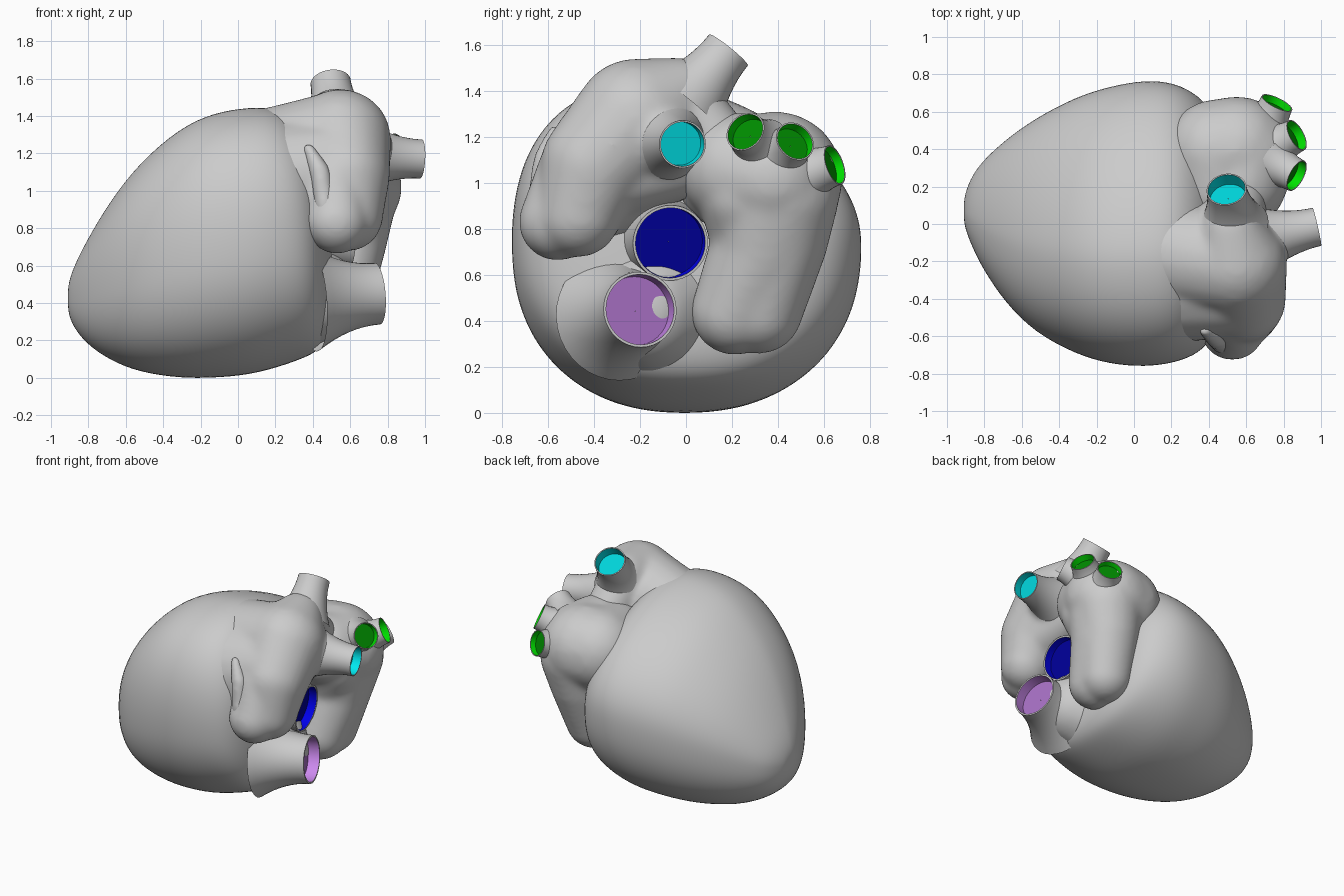
import bpy, bmesh, math
from mathutils import Vector, Matrix

if "Cube" in bpy.data.objects:
    bpy.data.objects.remove(bpy.data.objects["Cube"])


def finish(name, bm, color=None):
    bmesh.ops.recalc_face_normals(bm, faces=bm.faces)
    me = bpy.data.meshes.new(name)
    bm.to_mesh(me)
    bm.free()
    for p in me.polygons:
        p.use_smooth = True
    me.set_sharp_from_angle(angle=math.radians(50))
    ob = bpy.data.objects.new(name, me)
    bpy.context.collection.objects.link(ob)
    if color:
        mat = bpy.data.materials.get(color[0]) or bpy.data.materials.new(color[0])
        mat.diffuse_color = color[1]
        mat.use_nodes = True
        mat.node_tree.nodes["Principled BSDF"].inputs["Base Color"].default_value = mat.diffuse_color
        me.materials.append(mat)
    return ob


def bridge(bm, rings):
    for a, b in zip(rings, rings[1:]):
        n = len(a)
        for i in range(n):
            bm.faces.new((a[i], a[(i + 1) % n], b[(i + 1) % n], b[i]))


def loft(name, sections, seg=40):
    """Rounded sections along x: (x, y min, y max, z min, z max)."""
    bm = bmesh.new()
    rings = []
    for x, y0, y1, z0, z1 in sections:
        ring = []
        hy, hz = (y1 - y0) * 0.506, (z1 - z0) * 0.506
        for i in range(seg):
            c, s = math.cos(math.tau * i / seg), math.sin(math.tau * i / seg)
            p = 0.95 if s > 0 else 0.88
            c = math.copysign(abs(c) ** p, c)
            s = math.copysign(abs(s) ** p, s)
            lean = 0.22 * hy * max(s, 0) ** 2      # crest leans to the front
            drop = max(s, 0) * abs(c) * hz * (0.1 if c > 0 else 0.07)
            ring.append(bm.verts.new((x, (y0 + y1) / 2 + c * hy - lean,
                                      (z0 + z1) / 2 + s * hz - drop)))
        rings.append(ring)
    bridge(bm, rings)
    bm.faces.new(rings[0])
    bm.faces.new(rings[-1])
    ob = finish(name, bm)
    sub = ob.modifiers.new("subdivision", "SUBSURF")
    sub.levels = sub.render_levels = 2


def blob(name, chains, steps=7):
    """Chains of spheres (x, y, z, radius) fused into one soft skin."""
    bm = bmesh.new()
    for chain in chains:
        for a, b in zip(chain, chain[1:]):
            for k in range(steps + 1):
                x, y, z, r = Vector(a).lerp(Vector(b), k / steps)
                bmesh.ops.create_icosphere(bm, subdivisions=3, radius=r,
                                           matrix=Matrix.Translation((x, y, z)))
    ob = finish(name, bm)
    rem = ob.modifiers.new("fuse", "REMESH")
    rem.mode = "VOXEL"
    rem.voxel_size = 0.016
    rem.use_smooth_shade = True
    smo = ob.modifiers.new("soften", "SMOOTH")
    smo.factor = 0.5
    smo.iterations = 28


def lathe(name, profile, end, axis, color=None, seg=36):
    """Profile of (radius, distance along axis) turned about the axis at end."""
    q = Vector(axis).to_track_quat("Z", "Y")
    bm = bmesh.new()
    rings = []
    for r, d in profile:
        rings.append([bm.verts.new(Vector(end) + q @ Vector(
            (r * math.cos(math.tau * i / seg), r * math.sin(math.tau * i / seg), d)))
            for i in range(seg)])
    bridge(bm, rings)
    return finish(name, bm, color)


def vessel(name, end, axis, r, length, flare, depth, color, shade=0.5):
    ri = r * 0.93
    outer = [(ri, -0.01), (ri, 0), (r, 0)]
    for k in range(1, 9):
        t = k / 8
        outer.append((r * (1 + (flare - 1) * t ** 2), -length * t))
    lathe(name, outer, end, axis)
    lathe(name + "_lining", [(ri * 0.98, -depth), (ri, -0.002)], end, axis, color)
    # darker floor deep in the opening
    dark = ("deep_" + color[0], tuple(c * shade for c in color[1][:3]) + (1,))
    lathe(name + "_floor", [(0.001, -depth), (ri * 0.98, -depth)], end, axis, dark)


# Ventricles: large egg with its apex towards -x
loft("ventricles", [
    (-0.91, 0.02, 0.12, 0.38, 0.47), (-0.9, -0.03, 0.17, 0.32, 0.53),
    (-0.87, -0.11, 0.25, 0.26, 0.61), (-0.81, -0.235, 0.335, 0.185, 0.73),
    (-0.69, -0.415, 0.445, 0.1, 0.935), (-0.53, -0.575, 0.56, 0.035, 1.145),
    (-0.31, -0.69, 0.675, 0.004, 1.335), (-0.13, -0.742, 0.73, 0.006, 1.415),
    (0.06, -0.757, 0.765, 0.022, 1.445), (0.22, -0.735, 0.75, 0.065, 1.44),
    (0.35, -0.685, 0.68, 0.11, 1.34), (0.43, -0.59, 0.58, 0.15, 1.2),
    (0.475, -0.45, 0.43, 0.21, 1.04), (0.5, -0.3, 0.27, 0.3, 0.88),
    (0.505, -0.15, 0.1, 0.45, 0.7)])

# Swelling that carries the lower vessel
blob("lower_vessel_root", [[(0.2, -0.12, 0.46, 0.36), (0.4, -0.17, 0.44, 0.255)]])

# Right atrium: drooping lobe, arched top, stubs towards the two upper vessels
blob("right_atrium", [
    [(0.59, -0.47, 0.86, 0.185), (0.58, -0.4, 1.08, 0.235), (0.55, -0.22, 1.275, 0.27),
     (0.52, -0.03, 1.385, 0.165), (0.51, 0.02, 1.405, 0.13)],
    [(0.55, -0.22, 1.27, 0.27), (0.38, -0.19, 1.215, 0.28), (0.16, -0.15, 1.13, 0.31)],
    [(0.52, -0.34, 1.12, 0.26), (0.16, -0.27, 1.0, 0.38)],
    [(0.56, -0.2, 1.25, 0.25), (0.68, -0.1, 1.19, 0.155), (0.78, -0.06, 1.18, 0.12)],
    [(0.53, -0.56, 0.83, 0.17), (0.52, -0.48, 1.05, 0.17)],
    [(0.52, -0.565, 0.835, 0.165), (0.6, -0.46, 0.87, 0.18)],
    [(0.52, -0.02, 1.34, 0.17), (0.55, 0.12, 1.18, 0.16)],
    [(0.55, -0.3, 1.05, 0.2), (0.52, -0.05, 1.1, 0.18)]])

# Auricle tip pressed against the ventricles
blob("auricle_tip", [
    [(0.47, -0.64, 0.9, 0.06), (0.44, -0.61, 1.1, 0.06), (0.375, -0.57, 1.23, 0.035)]])

# Left atrium: broad top and a lobe hanging down
blob("left_atrium", [
    [(0.53, 0.21, 0.44, 0.19), (0.56, 0.34, 0.72, 0.235), (0.57, 0.385, 1.0, 0.29)],
    [(0.53, 0.32, 0.445, 0.19), (0.57, 0.4, 0.75, 0.22), (0.6, 0.42, 0.95, 0.25)],
    [(0.63, 0.38, 1.02, 0.25), (0.55, 0.39, 1.02, 0.295), (0.45, 0.38, 1.02, 0.29),
     (0.46, 0.2, 1.04, 0.25)],
    [(0.6, 0.36, 1.03, 0.27), (0.57, 0.22, 1.06, 0.25)],
    [(0.62, 0.25, 0.95, 0.2), (0.53, 0.29, 0.7, 0.17)]])

# Vessels with coloured linings
CYAN = ("cyan", (0.0, 0.8, 0.85, 1))
BLUE = ("blue", (0.0, 0.0, 0.8, 1))
PURPLE = ("purple", (0.6, 0.25, 0.85, 1))
GREEN = ("green", (0.0, 0.75, 0.0, 1))
vessel("upper_vessel", (0.495, 0.185, 1.58), (-0.12, 0.62, 0.77), 0.108, 0.3, 1.75, 0.08, CYAN)
vessel("side_vessel", (0.978, -0.015, 1.17), (0.97, 0.22, -0.05), 0.104, 0.3, 1.7, 0.06, CYAN, 0.8)
vessel("middle_vessel", (0.61, -0.068, 0.74), (1, 0.15, -0.1), 0.165, 0.2, 1.2, 0.06, BLUE, 0.4)
vessel("lower_vessel", (0.745, -0.2, 0.45), (0.94, 0.26, 0.08), 0.165, 0.36, 1.7, 0.08, PURPLE, 0.65)
veins = [((0.87, 0.258, 1.225), (0.8, -0.42, 0.42), 0.05),
         ((0.87, 0.475, 1.183), (0.8, 0.42, 0.42), 0.05),
         ((0.765, 0.648, 1.08), (0.42, 0.86, 0.3), 0.04)]
for i, (end, axis, depth) in enumerate(veins):
    vessel(f"vein_{i + 1}", end, axis, 0.09, 0.16, 1.5, depth, GREEN, 0.35)
